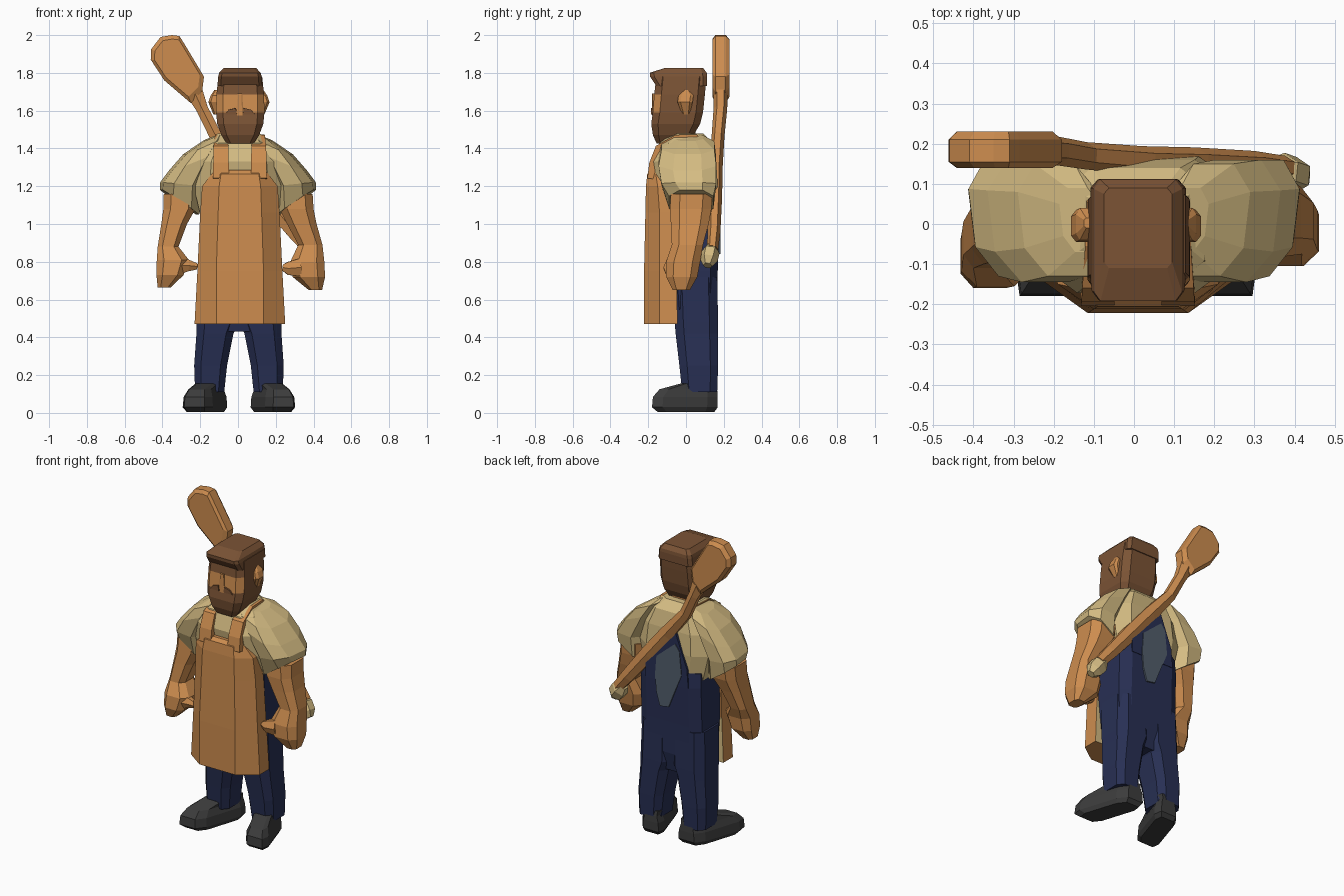
import bpy, bmesh, math
from mathutils import Vector


def material(name, rgb):
    m = bpy.data.materials.new(name)
    m.diffuse_color = (*rgb, 1)
    return m


ORANGE = material("warm tan", (0.61, 0.265, 0.078))
CREAM = material("cream cloth", (0.66, 0.5, 0.225))
NAVY = material("navy cloth", (0.021, 0.029, 0.088))
BROWN = material("brown", (0.2, 0.088, 0.036))
DARK = material("dark grey", (0.045, 0.045, 0.045))
SLATE = material("slate blue", (0.085, 0.112, 0.15))


def loft(name, rings, *mats, rule=None):
    """Skin a list of equal-length point rings, capping both ends."""
    bm = bmesh.new()
    vs = [[bm.verts.new(p) for p in r] for r in rings]
    n = len(vs[0])
    for a, b in zip(vs, vs[1:]):
        for i in range(n):
            j = (i + 1) % n
            bm.faces.new((a[i], a[j], b[j], b[i]))
    bm.faces.new(vs[0][::-1])
    bm.faces.new(vs[-1])
    bmesh.ops.recalc_face_normals(bm, faces=bm.faces)
    if rule:
        for f in bm.faces:
            f.material_index = int(rule(f.calc_center_median(), f.normal))
    me = bpy.data.meshes.new(name)
    bm.to_mesh(me)
    bm.free()
    for m in mats:
        me.materials.append(m)
    ob = bpy.data.objects.new(name, me)
    bpy.context.collection.objects.link(ob)
    return ob


def ring(cx, y0, y1, z, rx, k=0.6, tilt=0, shear=0):
    """Eight-sided horizontal ring; tilt raises z with x, shear moves x with y."""
    cy, ry = (y0 + y1) / 2, (y1 - y0) / 2
    pts = [(1, -k), (1, k), (k, 1), (-k, 1), (-1, k), (-1, -k), (-k, -1), (k, -1)]
    return [(cx + u * rx + shear * (cy + v * ry), cy + v * ry, z + tilt * u * rx)
            for u, v in pts]


def sweep(name, path, ref, mat, n=6):
    """Tube along path points (x, y, z, half width, half thickness along ref)."""
    P = [Vector(p[:3]) for p in path]
    ref, rings = Vector(ref), []
    for i, p in enumerate(path):
        d = (P[min(i + 1, len(P) - 1)] - P[max(i - 1, 0)]).normalized()
        side = d.cross(ref).normalized()
        up = side.cross(d)
        ang = [math.tau * (j + 0.5) / n for j in range(n)]
        rings.append([P[i] + side * p[3] * math.cos(a) + up * p[4] * math.sin(a) for a in ang])
    return loft(name, rings, mat)


def plate(name, outline, layers, mat):
    """Front-view outline stacked in y; layers are (y, scale)."""
    cx = sum(p[0] for p in outline) / len(outline)
    cz = sum(p[1] for p in outline) / len(outline)
    return loft(name, [[(cx + (x - cx) * s, y, cz + (z - cz) * s) for x, z in outline]
                       for y, s in layers], mat)


for s, side in ((1, "right"), (-1, "left")):
    c = 0.005
    # Shoe, turned outwards
    loft("shoe_" + side, [ring(c + s * x, a, b, z, r, 0.68, 0, -0.32 * s) for x, a, b, z, r in (
        (.178, -.15, .15, .005, .066), (.178, -.18, .168, .03, .08), (.178, -.175, .168, .085, .076),
        (.178, -.14, .165, .125, .06), (.172, -.03, .16, .155, .058))], DARK)
    # Trouser leg
    loft("leg_" + side, [ring(c + s * x, a, b, z, r) for x, a, b, z, r in (
        (.155, -.02, .165, .11, .077), (.15, -.035, .17, .25, .087),
        (.127, -.055, .17, .42, .098), (.113, -.06, .17, .48, .112),
        (.11, -.07, .165, .72, .108))], NAVY)
    # Short sleeve, swept back a little
    loft("sleeve_" + side, [ring(s * x, a, b, z, r, 0.5, t * s, .12 * s) for x, a, b, z, r, t in (
        (.306, -.09, .145, 1.115, .097, .68), (.305, -.13, .16, 1.21, .097, .1),
        (.24, -.145, .16, 1.33, .115, -.4), (.18, -.13, .15, 1.415, .10, -.45),
        (.13, -.07, .09, 1.46, .05, -.4))], CREAM)
    # Apron strap over the shoulder, narrowing behind the neck
    sweep("apron_strap_" + side, [(.01 + s * x, y, z, t, w) for x, y, z, t, w in (
        (.10, -.185, 1.24, .028, .06), (.10, -.175, 1.32, .028, .058),
        (.10, -.145, 1.40, .028, .055), (.10, -.05, 1.455, .025, .045),
        (.10, .05, 1.46, .022, .04), (.095, .105, 1.42, .015, .03))], (1, 0, 0), ORANGE, 4)
    # Ear
    loft("ear_" + side, [ring(c + s * x, a, b, z, r) for x, a, b, z, r in (
        (.115, -.02, .02, 1.58, .02), (.13, -.045, .035, 1.645, .032),
        (.125, -.04, .04, 1.68, .025), (.115, -.01, .015, 1.71, .015))], ORANGE)

# Forearms ending in fists
loft("arm_right", [ring(*p, 0.55) for p in (
    (.305, -.08, .14, 1.16, .09), (.31, -.085, .135, 1.08, .09), (.338, -.08, .12, 1.0, .078),
    (.383, -.075, .09, .89, .064), (.367, -.105, .075, .80, .09), (.375, -.105, .06, .72, .086),
    (.41, -.07, .02, .65, .035))], ORANGE)
loft("arm_left", [ring(*p, 0.55) for p in (
    (-.305, -.09, .12, 1.16, .088), (-.31, -.095, .11, 1.08, .085), (-.338, -.10, .08, 1.0, .068),
    (-.37, -.11, .04, .88, .055), (-.345, -.155, .01, .81, .085), (-.36, -.16, 0, .73, .072),
    (-.39, -.13, -.04, .665, .035))], ORANGE)
# Thumbs reaching towards the apron
sweep("thumb_right", [(.33, -.08, .77, .055, .04), (.265, -.09, .765, .04, .03),
                      (.235, -.09, .77, .018, .018)], (0, 1, 0), ORANGE)
sweep("thumb_left", [(-.32, -.11, .78, .055, .04), (-.26, -.11, .78, .035, .03),
                     (-.215, -.11, .775, .018, .018)], (0, 1, 0), ORANGE)

# Trouser seat and waist
loft("waist", [ring(.01, a, b, z, r, 0.7) for a, b, z, r in (
    (-.05, .14, .43, .10), (-.07, .165, .55, .205), (-.09, .168, .75, .212),
    (-.09, .175, 1.0, .21), (-.08, .168, 1.09, .205))], NAVY)
# Shirt body
loft("shirt_body", [ring(.005, a, b, z, r, 0.65) for a, b, z, r in (
    (-.10, .16, 1.03, .20), (-.15, .168, 1.2, .24), (-.172, .16, 1.33, .225),
    (-.14, .14, 1.43, .17), (-.07, .09, 1.48, .11))], CREAM)
# Back panel of the overalls with its worn patch
plate("back_bib", [(-.14, 1.0), (.16, 1.0), (.16, 1.1), (.06, 1.31), (-.05, 1.33), (-.13, 1.12)],
      [(.14, 1), (.178, 1)], NAVY)
plate("back_patch", [(-.005, .85), (.055, .84), (.08, .92), (.09, 1.03), (.08, 1.15), (-.05, 1.26),
                     (-.08, 1.22), (-.095, 1.07), (-.045, .95)], [(.173, 1), (.182, 1)], SLATE)


# Apron with chamfered sides and a cream lining at the back
def apron_ring(z, hx, hf, yf, ym, yb):
    return [(.01 + x, y, z) for x, y in
            ((-hx, yb), (-hx, ym), (-hf, yf), (hf, yf), (hx, ym), (hx, yb))]


loft("apron", [apron_ring(*p) for p in (
    (.47, .24, .125, -.222, -.14, -.045), (.75, .225, .125, -.222, -.14, -.05),
    (1.06, .21, .115, -.215, -.14, -.06), (1.2, .20, .11, -.212, -.15, -.08),
    (1.265, .15, .10, -.205, -.16, -.10), (1.285, .14, .10, -.185, -.16, -.10))],
    ORANGE, CREAM, rule=lambda p, n: n.y > 0.8 and p.z < 0.7)

# Bearded head: the front band between beard and cap is bare skin
loft("head", [ring(.012, a, b, z, r, 0.72) for a, b, z, r in (
    (-.155, -.02, 1.425, .07), (-.175, .04, 1.47, .10), (-.184, .075, 1.53, .122),
    (-.176, .09, 1.59, .128), (-.168, .10, 1.685, .126), (-.158, .108, 1.78, .116))],
    BROWN, ORANGE, rule=lambda p, n: n.y < -0.3 and 1.6 < p.z < 1.68)
# Neck
loft("neck", [ring(.01, -.09, .05, z, .08) for z in (1.42, 1.52)], ORANGE)
# Nose
loft("nose", [ring(.01, -.18, y, z, r) for y, z, r in (
    (-.16, 1.575, .02), (-.16, 1.69, .012))], ORANGE)
# Moustache halves
for s, side in ((1, "right"), (-1, "left")):
    plate("moustache_" + side, [(.01 + s * x, z) for x, z in (
        (.015, 1.58), (.08, 1.58), (.06, 1.605), (.02, 1.615))], [(-.184, .95), (-.165, 1)], BROWN)
# Flat cap with a front peak
loft("cap", [ring(.01, a, b, z, r, 0.85) for a, b, z, r in (
    (-.157, .11, 1.73, .119), (-.19, .112, 1.78, .115), (-.192, .11, 1.80, .11),
    (-.11, .09, 1.827, .085))], BROWN)

# Long baker's paddle slung across the back
plate("paddle_blade", [(-.41, 1.99), (-.35, 2.0), (-.31, 1.995), (-.285, 1.955), (-.18, 1.78),
                       (-.19, 1.70), (-.25, 1.64), (-.39, 1.76), (-.462, 1.87), (-.46, 1.925)],
      [(.14, .85), (.155, 1), (.21, 1), (.23, .85)], ORANGE)
sweep("paddle_handle", [(-.25, .185, 1.74, .06, .038), (-.19, .182, 1.61, .036, .036),
                        (-.12, .17, 1.47, .038, .034), (.02, .158, 1.3, .05, .036),
                        (.15, .155, 1.14, .052, .036), (.3, .148, .955, .044, .034),
                        (.375, .14, .865, .036, .03)], (0, 1, 0), ORANGE)
# Cream grip at the low end of the handle
sweep("paddle_grip", [(.34, .135, .88, .03, .03), (.37, .13, .85, .055, .048),
                      (.40, .12, .81, .052, .048), (.42, .115, .78, .025, .025)],
      (0, 1, 0), CREAM)
